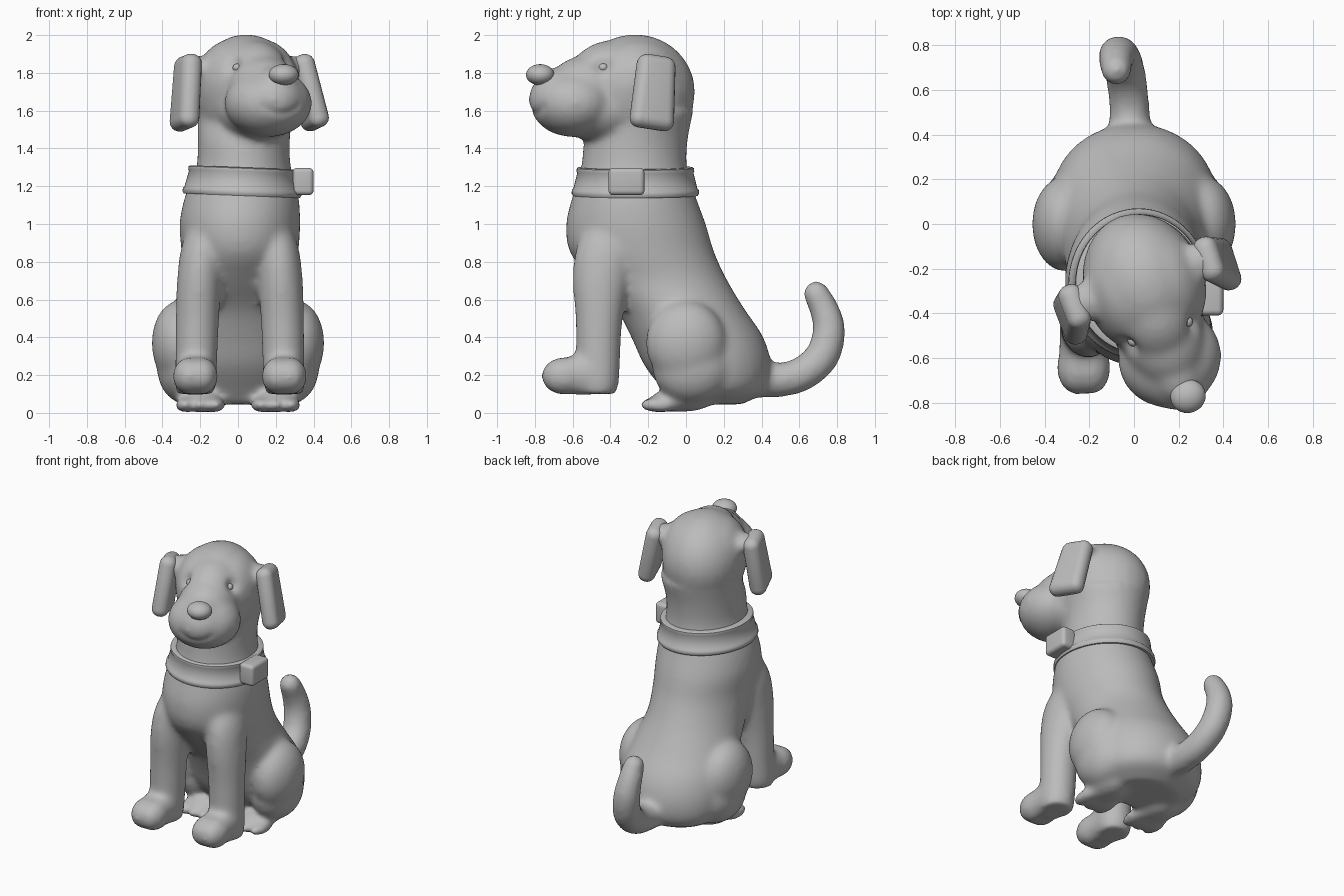
import bpy, bmesh, math
from mathutils import Matrix, Vector
from mathutils.bvhtree import BVHTree

cube = bpy.data.objects.get("Cube")
if cube:
    bpy.data.objects.remove(cube, do_unlink=True)

grey = bpy.data.materials.new("plain_grey")
grey.use_nodes = True
colour = (0.5, 0.5, 0.5, 1)
grey.diffuse_color = colour
grey.node_tree.nodes["Principled BSDF"].inputs["Base Color"].default_value = colour

# The head is turned toward the model's left
HEAD = Matrix.Translation((0.04, -0.26, 0)) @ Matrix.Rotation(0.34, 4, 'Z')


def link_object(name, mesh):
    mesh.materials.clear()
    mesh.materials.append(grey)
    obj = bpy.data.objects.new(name, mesh)
    bpy.context.collection.objects.link(obj)
    return obj


def make_object(name, bm):
    bmesh.ops.recalc_face_normals(bm, faces=bm.faces)
    mesh = bpy.data.meshes.new(name)
    bm.to_mesh(mesh)
    bm.free()
    return link_object(name, mesh)


def smooth(obj):
    bpy.ops.object.select_all(action='DESELECT')
    obj.select_set(True)
    bpy.context.view_layer.objects.active = obj
    bpy.ops.object.shade_smooth_by_angle(angle=math.radians(50))


def spline(points, steps=6):
    """Smooth path through points of any dimension."""
    p = [Vector(q) for q in points]
    path = [p[0]]
    p = [2 * p[0] - p[1]] + p + [2 * p[-1] - p[-2]]
    for a, b, c, d in zip(p, p[1:], p[2:], p[3:]):
        for k in range(1, steps + 1):
            t = k / steps
            path.append(0.5 * (2 * b + (c - a) * t + (2 * a - 5 * b + 4 * c - d) * t ** 2
                               + (3 * b - a - 3 * c + d) * t ** 3))
    return path


def loft(bm, rings, frame=Matrix(), closed=False, n=40):
    """Skin horizontal ellipses given as (x, y, z, rx, ry)."""
    circle = [(math.cos(2 * math.pi * i / n), math.sin(2 * math.pi * i / n)) for i in range(n)]
    loops = [[bm.verts.new(frame @ Vector((x + rx * c, y + ry * s, z))) for c, s in circle]
             for x, y, z, rx, ry in rings]
    pairs = list(zip(loops, loops[1:]))
    if closed:
        pairs.append((loops[-1], loops[0]))
    else:
        bm.faces.new(loops[0])
        bm.faces.new(loops[-1])
    for a, b in pairs:
        for i in range(n):
            j = (i + 1) % n
            bm.faces.new((a[i], a[j], b[j], b[i]))


def ellipsoid(bm, centre, radii, frame=Matrix(), rows=14):
    x, y, z = centre
    a, b, c = radii
    tilts = [1.5 * (2 * k / rows - 1) for k in range(rows + 1)]
    loft(bm, [(x, y, z + c * math.sin(t), a * math.cos(t), b * math.cos(t)) for t in tilts],
         frame, n=24)


def dent(mesh, hit, normal, radius, depth):
    """Press a soft hollow into the surface around a point."""
    for v in mesh.vertices:
        d = (v.co - hit).length
        if d < 3 * radius:
            v.co -= normal * depth * math.exp(-(d / radius) ** 2)


def rounded_block(name, size, matrix, bevel, flare=1.0):
    bm = bmesh.new()
    bmesh.ops.create_cube(bm, size=1, matrix=Matrix.Diagonal((*size, 1)))
    for v in bm.verts:
        if v.co.z < 0:
            v.co.y *= flare
    bmesh.ops.bevel(bm, geom=bm.edges[:], offset=bevel, segments=5, profile=0.5, affect='EDGES')
    obj = make_object(name, bm)
    obj.matrix_world = matrix
    smooth(obj)


bm = bmesh.new()

# Torso and neck: z, front, back, half width, x centre
torso = [(0.045, -0.06, 0.3, 0.22, 0), (0.12, -0.12, 0.42, 0.33, 0),
         (0.25, -0.22, 0.45, 0.37, 0), (0.4, -0.29, 0.41, 0.365, 0),
         (0.55, -0.37, 0.31, 0.335, 0), (0.7, -0.5, 0.22, 0.305, 0),
         (0.85, -0.615, 0.15, 0.31, 0.01), (1.0, -0.635, 0.105, 0.32, 0.01),
         (1.15, -0.6, 0.05, 0.3, 0.02), (1.3, -0.555, 0.005, 0.25, 0.03),
         (1.45, -0.535, 0.01, 0.245, 0.03), (1.6, -0.46, 0.04, 0.255, 0.04)]
loft(bm, spline([(x, (f + b) / 2, z, w, (b - f) / 2) for z, f, b, w, x in torso], 4))

# Legs: z, y, half width, half depth, inward shift
front_leg = [(0.1, -0.47, 0.1, 0.1, 0), (0.16, -0.47, 0.11, 0.115, 0),
             (0.3, -0.465, 0.112, 0.118, 0.005), (0.5, -0.46, 0.115, 0.125, 0.01),
             (0.7, -0.45, 0.118, 0.15, 0.02), (0.88, -0.42, 0.11, 0.16, 0.035),
             (1.04, -0.37, 0.08, 0.12, 0.07)]
for side in (-1, 1):
    x = 0.01 + side * 0.235
    loft(bm, spline([(x - side * s, y, z, rx, ry) for z, y, rx, ry, s in front_leg], 3))
    for spread in (-0.032, 0.032):
        ellipsoid(bm, (x + spread, -0.645, 0.195), (0.09, 0.122, 0.1))
        ellipsoid(bm, (x + spread, -0.55, 0.2), (0.08, 0.15, 0.108))
    # Hind thigh and flat hind foot
    ellipsoid(bm, (side * 0.31, 0, 0.37), (0.148, 0.215, 0.225))
    ellipsoid(bm, (side * 0.285, 0.03, 0.24), (0.145, 0.21, 0.19))
    ellipsoid(bm, (side * 0.2, -0.02, 0.07), (0.12, 0.17, 0.065))
    for toe in (-1, 0, 1):
        ellipsoid(bm, (side * 0.2 + toe * 0.08, -0.14, 0.042), (0.055, 0.11, 0.042))

# Tail: x, y, z, radius
for x, y, z, r in spline([(-0.02, 0.36, 0.18, 0.1), (-0.02, 0.5, 0.175, 0.092),
                          (-0.03, 0.62, 0.21, 0.092), (-0.05, 0.72, 0.3, 0.092),
                          (-0.07, 0.757, 0.43, 0.088), (-0.08, 0.735, 0.54, 0.079),
                          (-0.08, 0.69, 0.63, 0.07)]):
    ellipsoid(bm, (x, y, z), (r, r, r))

# Skull with broad crown, brow, muzzle, nose bridge and jaw
ellipsoid(bm, (0, -0.01, 1.7), (0.27, 0.325, 0.305), HEAD)
ellipsoid(bm, (0, -0.13, 1.74), (0.2, 0.26, 0.235), HEAD)
ellipsoid(bm, (0, -0.24, 1.72), (0.19, 0.26, 0.18), HEAD)
ellipsoid(bm, (0, -0.36, 1.64), (0.235, 0.225, 0.18), HEAD)
ellipsoid(bm, (0, -0.42, 1.66), (0.175, 0.18, 0.15), HEAD)
ellipsoid(bm, (0, -0.43, 1.74), (0.11, 0.14, 0.09), HEAD)
ellipsoid(bm, (0, -0.2, 1.6), (0.21, 0.25, 0.165), HEAD)
for side in (-1, 1):
    ellipsoid(bm, (side * 0.075, -0.02, 1.73), (0.2, 0.27, 0.25), HEAD)
    ellipsoid(bm, (side * 0.27, 0, 1.83), (0.1, 0.09, 0.06), HEAD)

# Fuse the pieces into one soft skin
raw = make_object("raw_body", bm)
fuse = raw.modifiers.new("fuse", 'REMESH')
fuse.mode, fuse.voxel_size = 'VOXEL', 0.017
soften = raw.modifiers.new("soften", 'SMOOTH')
soften.factor, soften.iterations = 0.5, 18
graph = bpy.context.evaluated_depsgraph_get()
skin = bpy.data.meshes.new_from_object(raw.evaluated_get(graph))
bpy.data.objects.remove(raw, do_unlink=True)
surface = BVHTree.FromPolygons([v.co.copy() for v in skin.vertices],
                               [p.vertices[:] for p in skin.polygons])
body = link_object("dog_body", skin)

# Eyes, each sunk in a soft hollow
for name, side in (("right_eye", -1), ("left_eye", 1)):
    hit, normal = surface.find_nearest(HEAD @ Vector((side * 0.14, -0.24, 1.835)))[:2]
    dent(skin, hit, normal, 0.04, 0.028)
    bm = bmesh.new()
    ellipsoid(bm, hit - normal * 0.034, (0.026, 0.026, 0.022))
    smooth(make_object(name, bm))

# Mouth groove
for k in range(-4, 5):
    s = k * 0.03
    hit, normal = surface.find_nearest(HEAD @ Vector((s, -0.6, 1.57 + 3 * s * s)))[:2]
    dent(skin, hit, normal, 0.02, 0.005)
smooth(body)

# Nose
bm = bmesh.new()
ellipsoid(bm, (0.02, -0.55, 1.79), (0.08, 0.075, 0.056), HEAD)
smooth(make_object("nose", bm))

# Hanging ears
for name, side, tilt in (("right_ear", -1, 0.12), ("left_ear", 1, 0.2)):
    place = (HEAD @ Matrix.Translation((side * 0.342, -0.025, 1.697))
             @ Matrix.Rotation(-side * tilt, 4, 'Y') @ Matrix.Rotation(-0.15, 4, 'X'))
    rounded_block(name, (0.11, 0.205, 0.4), place, 0.052, 1.2)

# Collar band with a raised lower rim, and its buckle
profile = [(0, 0), (0, 0.033), (0.012, 0.04), (0.03, 0.038), (0.038, 0.03), (0.12, 0.01),
           (0.128, 0.014), (0.145, 0.012), (0.15, 0.004), (0.15, -0.03)]
bm = bmesh.new()
loft(bm, [(0, 0, z, 0.275 + o, 0.298 + o) for z, o in profile], closed=True, n=64)
collar = make_object("collar", bm)
collar.location = (0.02, -0.268, 1.15)
collar.rotation_euler.y = 0.04
smooth(collar)
rounded_block("collar_buckle", (0.11, 0.19, 0.145),
              Matrix.Translation((0.345, -0.315, 1.225)), 0.025)
